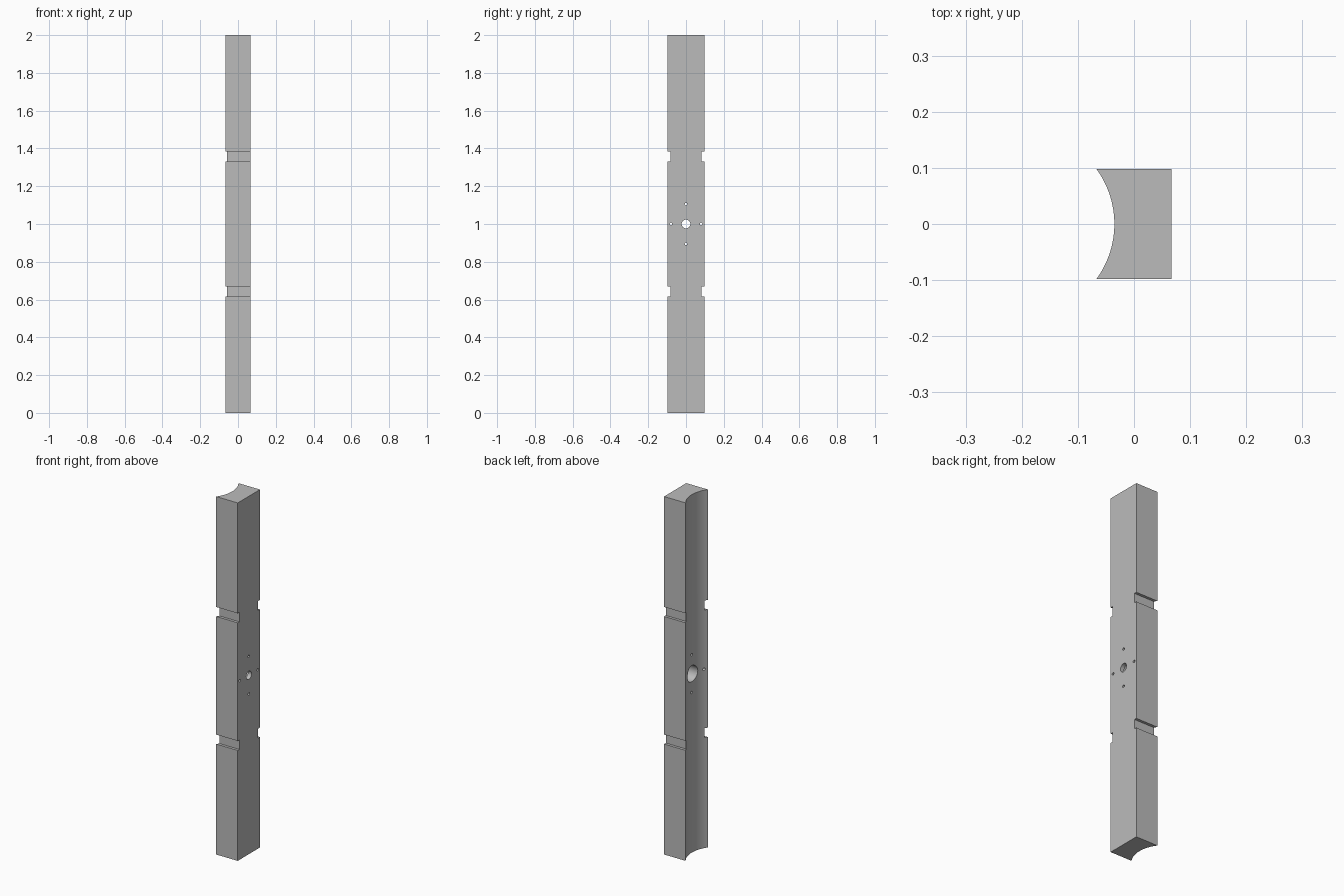
import bpy, bmesh, math
from mathutils import Matrix

cube = bpy.data.objects.get("Cube")
if cube:
    bpy.data.objects.remove(cube, do_unlink=True)

HX, HY, H = 0.067, 0.098, 2.0     # half width, half depth, height
R, FLOOR = 0.166, -0.035          # hollow radius and deepest point
MID = H / 2

grey = bpy.data.materials.new("plain grey")
grey.use_nodes = True
colour = (0.5, 0.5, 0.5, 1)
grey.diffuse_color = colour
grey.node_tree.nodes["Principled BSDF"].inputs["Base Color"].default_value = colour


def add_object(name, bm):
    bmesh.ops.recalc_face_normals(bm, faces=bm.faces)
    mesh = bpy.data.meshes.new(name)
    bm.to_mesh(mesh)
    bm.free()
    mesh.materials.append(grey)
    obj = bpy.data.objects.new(name, mesh)
    bpy.context.collection.objects.link(obj)
    return obj


def box(bm, centre, size):
    m = Matrix.Translation(centre) @ Matrix.Diagonal((*size, 1))
    bmesh.ops.create_cube(bm, size=1, matrix=m)


def bore(bm, y, z, radius, x0, x1, sides):
    # Cylinder running along x
    m = Matrix.Translation(((x0 + x1) / 2, y, z)) @ Matrix.Rotation(math.pi / 2, 4, 'Y')
    bmesh.ops.create_cone(bm, cap_ends=True, segments=sides, radius1=radius,
                          radius2=radius, depth=x1 - x0, matrix=m)


# Bar with one hollowed long side, extruded upward
bm = bmesh.new()
half = math.asin(HY / R)
n = 32
profile = [(HX, -HY), (HX, HY)]
for i in range(n + 1):
    a = half - 2 * half * i / n
    profile.append((FLOOR - R + R * math.cos(a), R * math.sin(a)))
base = bm.faces.new([bm.verts.new((x, y, 0)) for x, y in profile])
ext = bmesh.ops.extrude_face_region(bm, geom=[base])
bmesh.ops.translate(bm, vec=(0, 0, H),
                    verts=[v for v in ext["geom"] if isinstance(v, bmesh.types.BMVert)])
bar = add_object("hollowed_bar", bm)

# Cross slots on the front and back
slots = bmesh.new()
for side in (-1, 1):
    for dz in (-0.3565, 0.3565):
        box(slots, (0, side * (HY + 0.01), MID + dz), (0.4, 0.05, 0.053))

# Through bore, four screw holes around it
holes = bmesh.new()
bore(holes, 0, MID, 0.023, -0.2, 0.2, 32)
for y, dz in ((0.08, 0), (-0.08, 0), (0, 0.105), (0, -0.105)):
    bore(holes, y, MID + dz, 0.007, -0.2, 0.2, 16)

# Wider counterbore from the hollow side
recess = bmesh.new()
bore(recess, 0, MID, 0.045, -0.2, 0.045, 32)

for name, cutter_bm in (("slot_cutter", slots), ("counterbore_cutter", recess),
                        ("hole_cutter", holes)):
    cutter = add_object(name, cutter_bm)
    cutter.hide_render = True
    mod = bar.modifiers.new(name, 'BOOLEAN')
    mod.operation = 'DIFFERENCE'
    mod.solver = 'EXACT'
    mod.object = cutter
    bpy.context.view_layer.objects.active = bar
    bpy.ops.object.modifier_apply(modifier=name)
    bpy.data.objects.remove(cutter, do_unlink=True)

# Smooth the curved walls, keep edges sharp
for o in bpy.context.selected_objects:
    o.select_set(False)
bar.select_set(True)
bpy.context.view_layer.objects.active = bar
bpy.ops.object.shade_smooth_by_angle(angle=math.radians(30))
